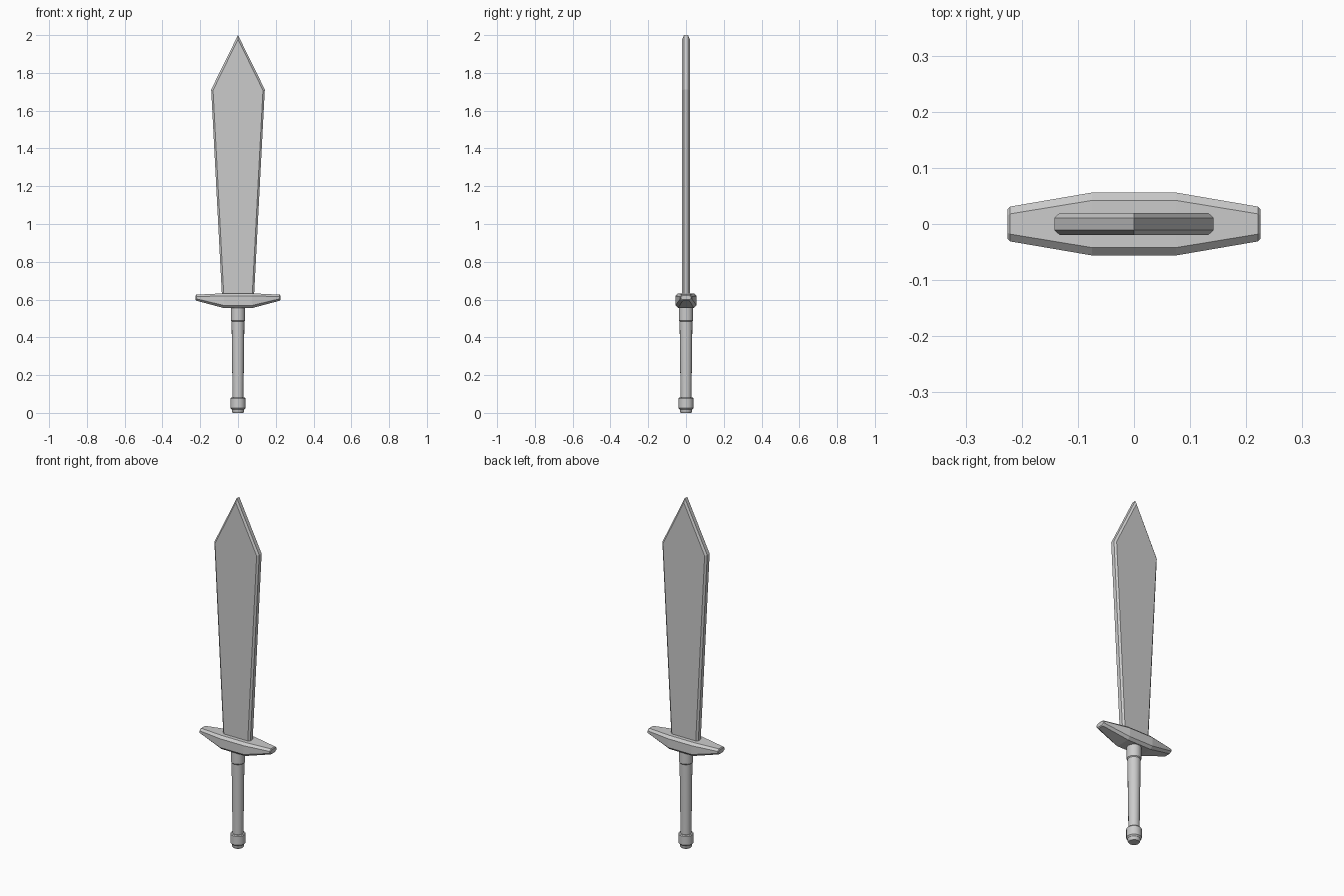
import bpy, bmesh
from math import cos, sin, tau

if "Cube" in bpy.data.objects:
    bpy.data.objects.remove(bpy.data.objects["Cube"])


def make_object(name, bm, smooth=False):
    bmesh.ops.recalc_face_normals(bm, faces=bm.faces)
    mesh = bpy.data.meshes.new(name)
    bm.to_mesh(mesh)
    bm.free()
    obj = bpy.data.objects.new(name, mesh)
    bpy.context.collection.objects.link(obj)
    if smooth:
        bpy.ops.object.select_all(action='DESELECT')
        obj.select_set(True)
        bpy.context.view_layer.objects.active = obj
        bpy.ops.object.shade_smooth_by_angle(angle=0.52)
    return obj


def loft(name, rings, smooth=False):
    """Skin a row of equal-length closed rings and cap both ends."""
    bm = bmesh.new()
    loops = [[bm.verts.new(p) for p in ring] for ring in rings]
    for a, b in zip(loops, loops[1:]):
        for i in range(len(a)):
            j = (i + 1) % len(a)
            bm.faces.new((a[i], a[j], b[j], b[i]))
    bm.faces.new(loops[0])
    bm.faces.new(loops[-1])
    return make_object(name, bm, smooth)


def lathe(name, profile, sides=16):
    rings = [[(r * cos(tau * i / sides), r * sin(tau * i / sides), z)
              for i in range(sides)] for r, z in profile]
    return loft(name, rings, smooth=True)


# Blade: flared leaf outline, flat sides with chamfered edges
def blade_ring(y, half):
    right = [(x, y, z) for x, z in half]
    left = [(-x, y, z) for x, z in reversed(half[:-1])]
    return right + [(0, y, half[-1][1])] + left


outer = [(0.084, 0.60), (0.142, 1.712), (0, 2.0)]
inner = [(0.074, 0.60), (0.132, 1.708), (0, 1.978)]
loft("blade", [blade_ring(y, h) for y, h in
               ((-0.02, inner), (-0.011, outer), (0.011, outer), (0.02, inner))])


# Crossguard: chamfered box sections, thick in the middle, tapering to the ends
def guard_ring(x, y, bottom, top, c, cz):
    half = [(y - c, bottom), (y, bottom + cz), (y, top - cz), (y - c, top)]
    return ([(x, v, z) for v, z in half] +
            [(x, -v, z) for v, z in reversed(half)])


stations = [(0.225, 0.027, 0.599, 0.621, 0.011, 0.007),
            (0.221, 0.031, 0.594, 0.626, 0.013, 0.010),
            (0.075, 0.056, 0.555, 0.633, 0.014, 0.014)]
rings = [guard_ring(-x, *rest) for x, *rest in stations]
rings += [guard_ring(*s) for s in reversed(stations)]
loft("crossguard", rings)

# Handle: collar, tapered grip and pommel
lathe("collar", [(0.034, 0.484), (0.038, 0.489), (0.038, 0.565)])
lathe("grip", [(0.029, 0.06), (0.029, 0.10), (0.034, 0.488)])
lathe("pommel", [(0.028, 0.0), (0.032, 0.006), (0.033, 0.018), (0.040, 0.026),
                 (0.040, 0.076), (0.036, 0.081)])
